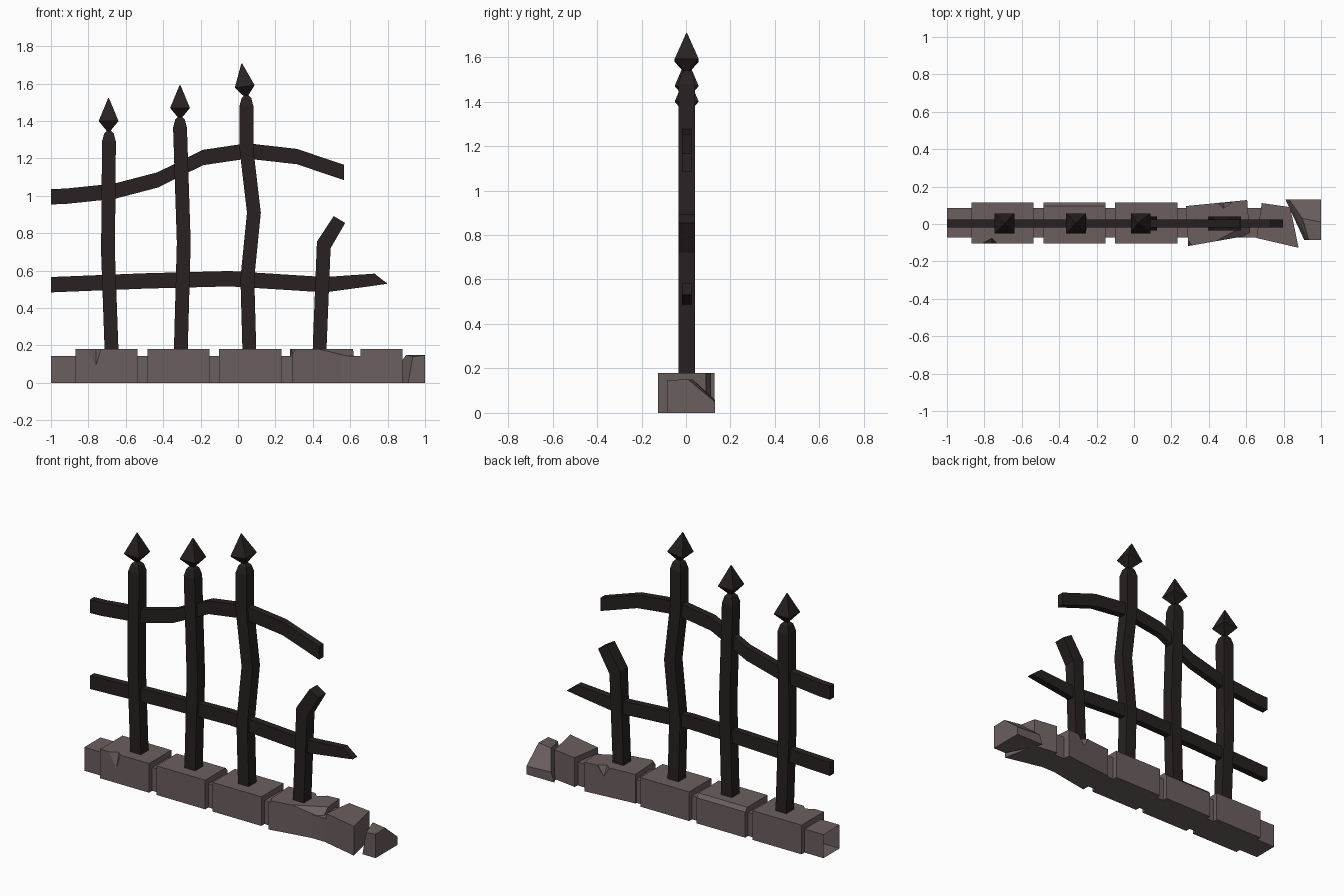
import bpy, bmesh
from mathutils import Vector

if "Cube" in bpy.data.objects:
    bpy.data.objects.remove(bpy.data.objects["Cube"])


def material(name, rgb):
    m = bpy.data.materials.new(name)
    m.diffuse_color = (*rgb, 1)
    m.use_nodes = True
    m.node_tree.nodes["Principled BSDF"].inputs["Base Color"].default_value = m.diffuse_color
    return m


IRON = material("dark iron", (0.021, 0.015, 0.015))
STONE = material("grey brown stone", (0.148, 0.114, 0.114))
YC = 0.003  # depth centre of the ironwork


def finish(bm, name, mat):
    bmesh.ops.recalc_face_normals(bm, faces=bm.faces)
    me = bpy.data.meshes.new(name)
    bm.to_mesh(me)
    bm.free()
    me.materials.append(mat)
    ob = bpy.data.objects.new(name, me)
    bpy.context.collection.objects.link(ob)
    return ob


def bar(name, sections):
    """Loft four-sided sections (x0, z0, x1, z1, half depth) into a capped bar."""
    bm = bmesh.new()
    rings = []
    for x0, z0, x1, z1, h in sections:
        rings.append([bm.verts.new(p) for p in (
            (x0, YC - h, z0), (x1, YC - h, z1), (x1, YC + h, z1), (x0, YC + h, z0))])
    for a, b in zip(rings, rings[1:]):
        for i in range(4):
            j = (i + 1) % 4
            bm.faces.new((a[i], a[j], b[j], b[i]))
    bm.faces.new(rings[0])
    bm.faces.new(rings[-1])
    return finish(bm, name, IRON)


def hull(name, pts, mat, chips=()):
    """Convex stone; each chip is three points of a plane that cuts away what lies above."""
    bm = bmesh.new()
    for p in pts:
        bm.verts.new(p)
    bmesh.ops.convex_hull(bm, input=bm.verts)
    for chip in chips:
        a, b, c = map(Vector, chip)
        n = (b - a).cross(c - a).normalized()
        if n.z < 0:
            n = -n
        bmesh.ops.bisect_plane(bm, geom=bm.verts[:] + bm.edges[:] + bm.faces[:],
                               plane_co=a, plane_no=n, clear_outer=True)
        corners = [v.co.copy() for v in bm.verts]
        bm.clear()
        for p in corners:
            bm.verts.new(p)
        bmesh.ops.convex_hull(bm, input=bm.verts)
    bmesh.ops.dissolve_limit(bm, angle_limit=0.01, verts=bm.verts, edges=bm.edges)
    return finish(bm, name, mat)


def block(name, plan, height, chips=()):
    return hull(name, [(x, y, z) for x, y in plan for z in (0, height)], STONE, chips)


def notch(ob, x0, x1, xm, y, out, depth, low):
    """Cut a small wedge out of a top edge at depth y; out is the outward sign."""
    pts = [(x, y + o * out, z) for o in (0, 0.03)
           for x, z in ((x0, 0.19), (x1, 0.19), (xm, low))]
    cutter = hull("notch_cutter", pts + [(xm, y - depth * out, 0.19)], STONE)
    cutter.hide_render = True
    cutter.hide_viewport = True
    mod = ob.modifiers.new("notch", "BOOLEAN")
    mod.operation = "DIFFERENCE"
    mod.solver = "EXACT"
    mod.object = cutter


def rect(x0, x1, y0, y1):
    return [(x0, y0), (x1, y0), (x1, y1), (x0, y1)]


# Posts: path points (x, z), then a tapered top
W = 0.037
posts = [
    [(-0.675, 0.1), (-0.677, 0.2), (-0.695, 0.7), (-0.69, 1.29)],
    [(-0.305, 0.1), (-0.305, 0.2), (-0.29, 0.75), (-0.31, 1.365)],
    [(0.06, 0.1), (0.06, 0.2), (0.05, 0.56), (0.085, 0.91), (0.045, 1.25), (0.045, 1.48)],
]
for i, path in enumerate(posts, 1):
    x, z = path[-1]
    secs = [(px - W, pz, px + W, pz, W) for px, pz in path]
    secs += [(x - r, z + d, x + r, z + d, r) for r, d in ((0.026, 0.042), (0.006, 0.065))]
    bar(f"post_{i}", secs)

# Broken post with a bent end
bar("broken_post", [(0.398, 0.1, 0.472, 0.1, W), (0.4, 0.2, 0.474, 0.2, W),
                    (0.422, 0.755, 0.495, 0.72, W), (0.512, 0.892, 0.573, 0.855, W)])

# Spear heads: base, widest ring, tip; the last one leans
for i, (bx, bz, lean) in enumerate(((-0.692, 1.345, 0), (-0.31, 1.415, 0), (0.043, 1.53, -0.13)), 1):
    secs = []
    for r, h in ((0.008, 0), (0.053, 0.055), (0.002, 0.178)):
        cx, cz, t = bx + lean * h, bz + h, -lean * r
        secs.append((cx - r, cz - t, cx + r, cz + t, r * 1.02))
    bar(f"spear_head_{i}", secs)

# Rails
upper = [(-1, 0.995), (-0.92, 0.998), (-0.66, 1.025), (-0.43, 1.085),
         (-0.187, 1.205), (0.05, 1.24), (0.315, 1.21), (0.567, 1.125)]
lower = [(-1, 0.525), (-0.5, 0.545), (-0.045, 0.557), (0.465, 0.525)]
bar("upper_rail", [(x, z - 0.041, x, z + 0.041, 0.021) for x, z in upper])
bar("lower_rail", [(x, z - 0.041, x, z + 0.041, 0.021) for x, z in lower]
    + [(0.73, 0.52, 0.73, 0.584, 0.021), (0.797, 0.53, 0.797, 0.532, 0.021)])

# Low wall core, open at its left end
bm = bmesh.new()
ring = [(-0.072, 0), (0.086, 0), (0.086, 0.145), (-0.072, 0.145)]
a, b = ([bm.verts.new((x, y, z)) for y, z in ring] for x in (-1, 0.69))
for i in range(4):
    bm.faces.new((a[i], a[i - 1], b[i - 1], b[i]))
bm.faces.new(b)
finish(bm, "wall_core", STONE)

# Straight wall blocks
first = block("wall_block_1", rect(-0.87, -0.536, -0.103, 0.115), 0.18)
notch(first, -0.815, -0.73, -0.76, -0.103, -1, 0.03, 0.09)
block("wall_block_2", rect(-0.485, -0.152, -0.103, 0.115), 0.18,
      [((-0.48, 0.095, 0.18), (-0.15, 0.095, 0.18), (-0.3, 0.115, 0.158))])
block("wall_block_3", rect(-0.102, 0.232, -0.103, 0.115), 0.18)

# Shifted, chipped blocks
fourth = block("wall_block_4", [(0.278, 0.096), (0.605, 0.128), (0.62, -0.06), (0.29, -0.118)], 0.18,
               [((0.44, -0.09, 0.18), (0.61, 0.0, 0.18), (0.62, -0.06, 0.135)),
                ((0.285, -0.08, 0.18), (0.31, -0.115, 0.18), (0.29, -0.118, 0.155))])
notch(fourth, 0.44, 0.53, 0.48, 0.114, 1, 0.035, 0.12)
block("wall_block_5", [(0.683, 0.112), (0.835, 0.09), (0.88, -0.127), (0.655, -0.075)], 0.18)

# Fallen rubble stone at the right end
hull("rubble_stone", [(0.81, 0.13, 0), (1, 0.13, 0), (1, -0.085, 0), (0.91, -0.085, 0),
                      (0.935, -0.085, 0.14), (1, -0.085, 0.148), (1, 0.01, 0.15),
                      (0.9, 0.03, 0.15), (1, 0.13, 0.05), (0.83, 0.13, 0.06)], STONE)
